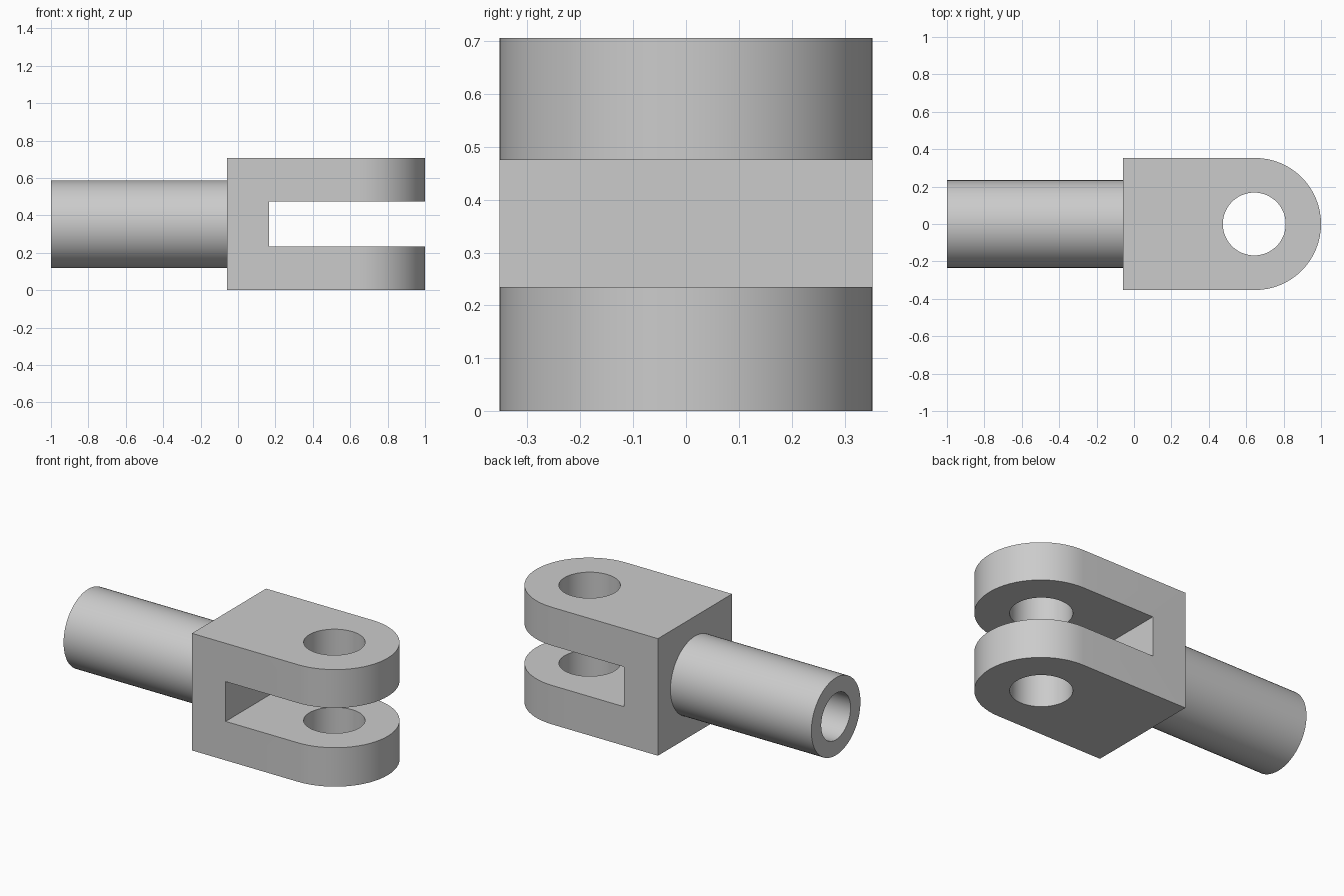
import bpy
import bmesh
import math
from mathutils import Matrix, Vector

cube = bpy.data.objects.get("Cube")
if cube:
    bpy.data.objects.remove(cube, do_unlink=True)

HALF = 0.353                 # half width and half height of the fork
BACK, SLOT_BACK = -0.06, 0.165
EYE_X = 1 - HALF             # centre of the rounded end
PIN_X, PIN_R = 0.643, 0.168
SLOT_LOW, SLOT_HIGH = 0.235, 0.475
TUBE_R, BORE_R = 0.234, 0.14

steel = bpy.data.materials.new("grey steel")
steel.use_nodes = True
colour = (0.6, 0.6, 0.6, 1)
steel.diffuse_color = colour
steel.node_tree.nodes["Principled BSDF"].inputs["Base Color"].default_value = colour


def make_object(name, bm):
    bmesh.ops.recalc_face_normals(bm, faces=bm.faces)
    mesh = bpy.data.meshes.new(name)
    bm.to_mesh(mesh)
    bm.free()
    mesh.materials.append(steel)
    obj = bpy.data.objects.new(name, mesh)
    bpy.context.collection.objects.link(obj)
    return obj


def activate(obj):
    bpy.ops.object.select_all(action="DESELECT")
    obj.select_set(True)
    bpy.context.view_layer.objects.active = obj


def cut(obj, cutter):
    cutter.hide_render = True
    activate(obj)
    mod = obj.modifiers.new("cut", "BOOLEAN")
    mod.operation = "DIFFERENCE"
    mod.solver = "EXACT"
    mod.object = cutter
    bpy.ops.object.modifier_apply(modifier=mod.name)
    bpy.data.objects.remove(cutter, do_unlink=True)


# Fork body: square back and half-round front, extruded upwards
bm = bmesh.new()
outline = [(BACK, HALF), (BACK, -HALF)]
for i in range(33):
    a = math.pi * (i / 32 - 0.5)
    outline.append((EYE_X + HALF * math.cos(a), HALF * math.sin(a)))
base = bm.faces.new([bm.verts.new((x, y, 0)) for x, y in outline])
top = bmesh.ops.extrude_face_region(bm, geom=[base])["geom"]
bmesh.ops.translate(bm, vec=(0, 0, 2 * HALF),
                    verts=[v for v in top if isinstance(v, bmesh.types.BMVert)])
fork = make_object("fork", bm)

# Slot between the two arms
bm = bmesh.new()
size = Vector((1.2, 1, SLOT_HIGH - SLOT_LOW))
centre = Vector((SLOT_BACK + size.x / 2, 0, (SLOT_LOW + SLOT_HIGH) / 2))
bmesh.ops.create_cube(bm, size=1, matrix=Matrix.Translation(centre) @ Matrix.Diagonal(size).to_4x4())
cut(fork, make_object("slot_cutter", bm))

# Pin hole through both arms
bm = bmesh.new()
bmesh.ops.create_cone(bm, cap_ends=True, segments=64, radius1=PIN_R, radius2=PIN_R,
                      depth=2, matrix=Matrix.Translation((PIN_X, 0, HALF)))
cut(fork, make_object("pin_cutter", bm))

# Hollow shank: wall profile turned about the long axis
bm = bmesh.new()
profile = [(BACK + 0.01, TUBE_R), (-1, TUBE_R), (-1, BORE_R), (BACK + 0.01, BORE_R)]
verts = [bm.verts.new((x, 0, HALF + r)) for x, r in profile]
edges = [bm.edges.new((verts[i], verts[(i + 1) % 4])) for i in range(4)]
bmesh.ops.spin(bm, geom=verts + edges, cent=(0, 0, HALF), axis=(1, 0, 0),
               angle=math.tau, steps=64)
bmesh.ops.remove_doubles(bm, verts=bm.verts, dist=0.0001)
shank = make_object("shank", bm)

for obj in (fork, shank):
    activate(obj)
    bpy.ops.object.shade_smooth_by_angle(angle=math.radians(30))
